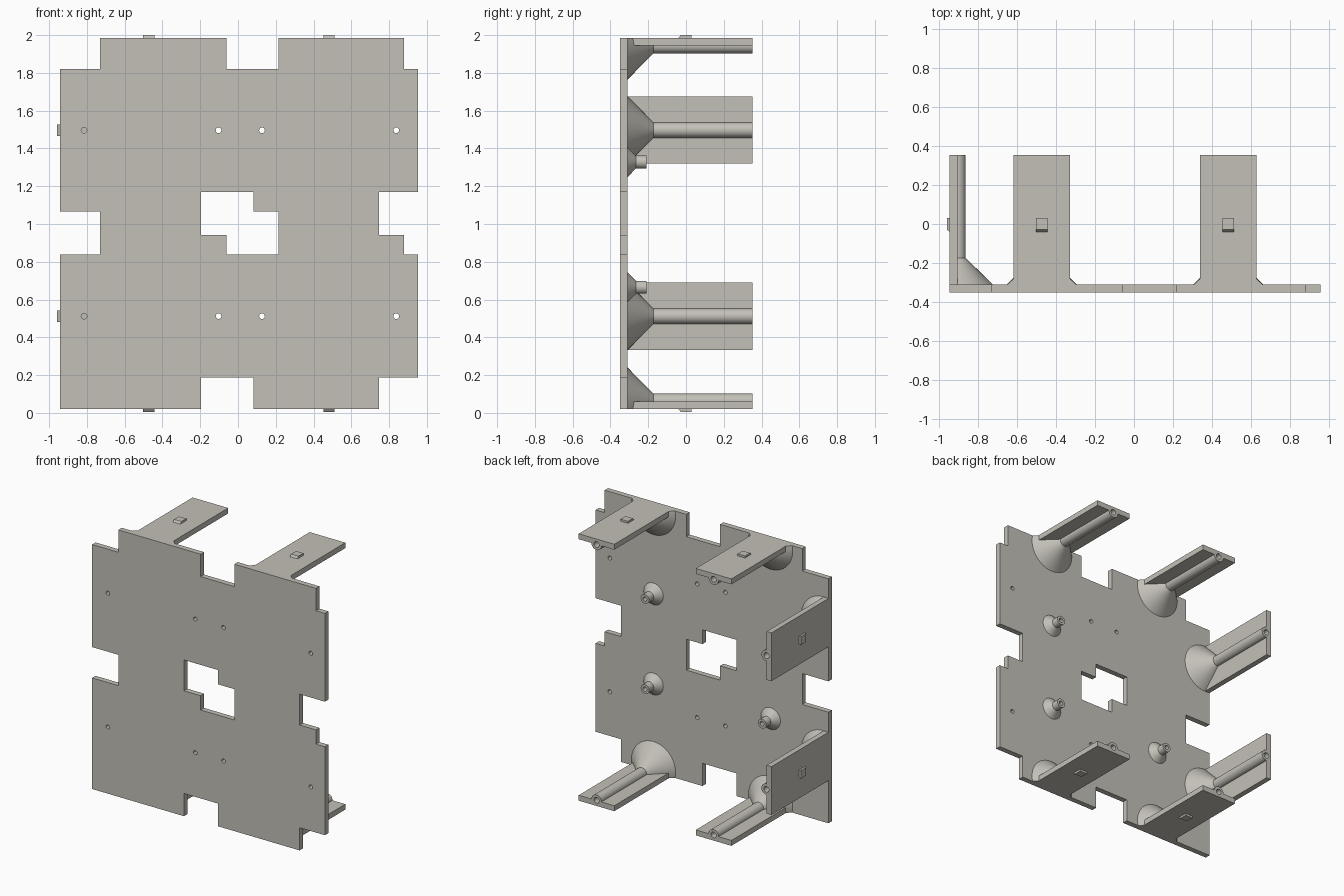
import bpy, bmesh, math
from mathutils import Matrix, Vector

if "Cube" in bpy.data.objects:
    bpy.data.objects.remove(bpy.data.objects["Cube"])

BACK, END = -0.31, 0.353          # rear face of the panel, free end of the brackets

mat = bpy.data.materials.new("warm_grey")
mat.diffuse_color = (0.55, 0.53, 0.48, 1)
mat.use_nodes = True
mat.node_tree.nodes["Principled BSDF"].inputs["Base Color"].default_value = mat.diffuse_color


def finish(obj, smooth=True):
    obj.data.materials.clear()
    obj.data.materials.append(mat)
    if smooth:
        bpy.ops.object.select_all(action='DESELECT')
        obj.select_set(True)
        bpy.context.view_layer.objects.active = obj
        bpy.ops.object.shade_smooth_by_angle(angle=math.radians(30))
    return obj


def to_object(name, bm):
    bmesh.ops.recalc_face_normals(bm, faces=bm.faces[:])
    me = bpy.data.meshes.new(name)
    bm.to_mesh(me)
    bm.free()
    obj = bpy.data.objects.new(name, me)
    bpy.context.collection.objects.link(obj)
    return obj


def lathe(profile, cx=0, cz=0, n=40):
    """Closed solid turned about the y axis from (radius, y) points."""
    bm = bmesh.new()
    vs = [bm.verts.new((r, y, 0)) for r, y in profile]
    es = [bm.edges.new(p) for p in zip(vs, vs[1:])]
    bmesh.ops.spin(bm, geom=vs + es, cent=(0, 0, 0), axis=(0, 1, 0),
                   angle=2 * math.pi, steps=n, use_duplicate=False)
    bmesh.ops.remove_doubles(bm, verts=bm.verts[:], dist=1e-4)
    bmesh.ops.translate(bm, verts=bm.verts[:], vec=(cx, 0, cz))
    return bm


def prism(bottom, top):
    """Solid between two (x0, x1, y0, y1, z) rectangles."""
    bm = bmesh.new()
    for x0, x1, y0, y1, z in (bottom, top):
        for x, y in ((x0, y0), (x1, y0), (x1, y1), (x0, y1)):
            bm.verts.new((x, y, z))
    bm.verts.ensure_lookup_table()
    v = bm.verts
    for f in ((3, 2, 1, 0), (4, 5, 6, 7), (0, 1, 5, 4), (1, 2, 6, 5), (2, 3, 7, 6), (3, 0, 4, 7)):
        bm.faces.new([v[i] for i in f])
    return bm


def boolean(target, tool, operation):
    mod = target.modifiers.new("cut", 'BOOLEAN')
    mod.operation, mod.solver, mod.object = operation, 'EXACT', tool
    bpy.context.view_layer.objects.active = target
    bpy.ops.object.modifier_apply(modifier=mod.name)
    bpy.data.objects.remove(tool)


# Front panel: notched outline, stepped centre opening and screw holes
outline = [(-.73, 1.985), (-.06, 1.985), (-.06, 1.82), (.215, 1.82), (.215, 1.985), (.88, 1.985),
           (.88, 1.82), (.953, 1.82), (.953, 1.17), (.747, 1.17), (.747, .943), (.88, .943),
           (.88, .838), (.953, .838), (.953, .187), (.747, .187), (.747, .02), (.083, .02),
           (.083, .187), (-.195, .187), (-.195, .02), (-.943, .02), (-.943, .838), (-.73, .838),
           (-.73, 1.065), (-.943, 1.065), (-.943, 1.82), (-.73, 1.82)]
opening = [(-.195, 1.17), (.083, 1.17), (.083, 1.065), (.215, 1.065),
           (.215, .838), (-.06, .838), (-.06, .943), (-.195, .943)]
loops = [outline, opening]
for hx in (-.815, -.103, .127, .838):
    for hz in (.512, 1.496):
        loops.append([(hx + .015 * math.cos(a * math.pi / 8), hz + .015 * math.sin(a * math.pi / 8))
                      for a in range(16)])
curve = bpy.data.curves.new("panel_profile", 'CURVE')
curve.dimensions, curve.fill_mode, curve.extrude = '2D', 'BOTH', 0.02
for pts in loops:
    sp = curve.splines.new('POLY')
    sp.points.add(len(pts) - 1)
    for p, (x, z) in zip(sp.points, pts):
        p.co = (x, z, 0, 1)
    sp.use_cyclic_u = True
tmp = bpy.data.objects.new("panel_profile", curve)
bpy.context.collection.objects.link(tmp)
bpy.context.view_layer.update()
me = bpy.data.meshes.new_from_object(tmp.evaluated_get(bpy.context.evaluated_depsgraph_get()))
bpy.data.objects.remove(tmp)
bm = bmesh.new()
bm.from_mesh(me)
bmesh.ops.remove_doubles(bm, verts=bm.verts[:], dist=1e-4)
bm.transform(Matrix.Translation((0, BACK - .02, 0)) @ Matrix.Rotation(math.pi / 2, 4, 'X'))
finish(to_object("front_panel", bm))


# Bracket: flat tab, flared screw tube and a ramped catch (outer face at local z = 0)
def bracket(name, half_width, matrix):
    r = .0405
    tab = to_object(name, prism((-half_width, half_width, BACK, END, -.04),
                                (-half_width, half_width, BACK, END, 0)))
    bm = lathe([(0, BACK), (.18, BACK), (r, -.173), (r, END), (0, END)], cz=-.041)
    cut = bmesh.ops.bisect_plane(bm, geom=bm.verts[:] + bm.edges[:] + bm.faces[:], dist=1e-5,
                                 plane_co=(0, 0, 0), plane_no=(0, 0, 1), clear_outer=True)
    bmesh.ops.holes_fill(bm, edges=[e for e in cut["geom_cut"] if isinstance(e, bmesh.types.BMEdge)])
    boolean(tab, to_object("tube", bm), 'UNION')
    drill = lathe([(0, .15), (.021, .15), (.021, END + .05), (0, END + .05)], cz=-.041, n=24)
    boolean(tab, to_object("drill", drill), 'DIFFERENCE')
    catch = to_object(name + "_catch", prism((-.03, .03, -.044, .03, -.005),
                                             (-.03, .03, -.028, .03, .015)))
    for obj in (tab, catch):
        obj.data.transform(matrix)
    finish(tab)
    finish(catch, False)


def place(x, z, turn):
    return Matrix.Translation((x, 0, z)) @ Matrix.Rotation(math.radians(turn), 4, 'Y')


for side, x in (("left", -.472), ("right", .482)):
    bracket(f"top_{side}_bracket", .145, place(x, 1.985, 0))
    bracket(f"bottom_{side}_bracket", .145, place(x, .02, 180))
for side, z in (("lower", .512), ("upper", 1.497)):
    bracket(f"{side}_side_bracket", .178, place(-.943, z, -90))

# Short screw bosses on the rear of the panel
for i, (x, z) in enumerate(((.482, 1.328), (.482, .665), (-.472, .665))):
    boss = lathe([(0, BACK), (.08, BACK), (.034, -.265), (.034, -.21),
                  (.016, -.21), (.016, -.28), (0, -.28)], x, z, 32)
    finish(to_object(f"screw_boss_{i + 1}", boss))
